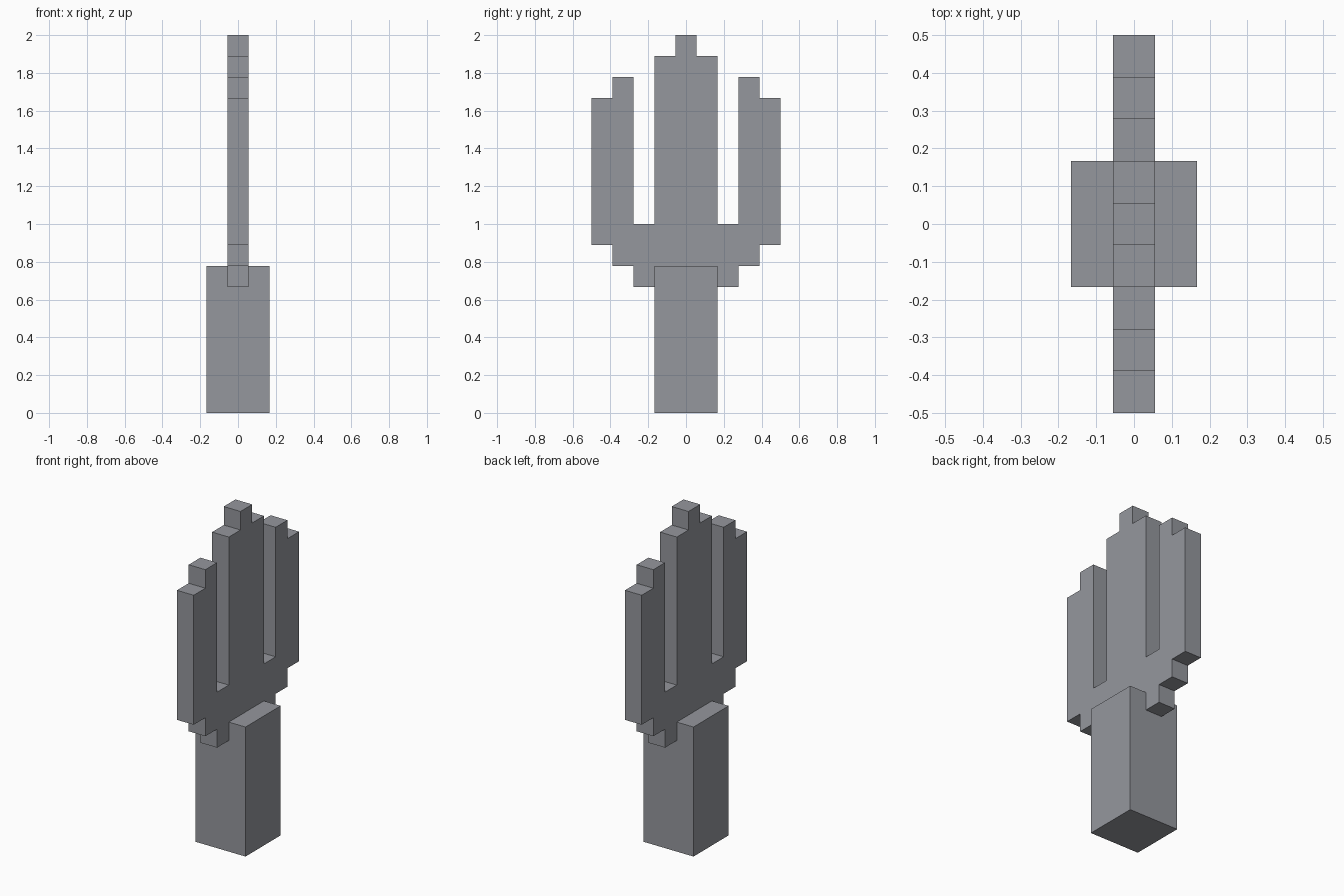
import bpy
import bmesh

U = 1 / 9  # block unit

if "Cube" in bpy.data.objects:
    bpy.data.objects.remove(bpy.data.objects["Cube"], do_unlink=True)

grey = bpy.data.materials.new("steel grey")
grey.use_nodes = True
colour = (0.30, 0.31, 0.34, 1)
grey.diffuse_color = colour
grey.node_tree.nodes["Principled BSDF"].inputs["Base Color"].default_value = colour


def extrude_x(name, outline, half_width):
    """Extrude a closed (y, z) outline in block units along x."""
    bm = bmesh.new()
    face = bm.faces.new([bm.verts.new((-half_width * U, y * U, z * U)) for y, z in outline])
    result = bmesh.ops.extrude_face_region(bm, geom=[face])
    moved = [g for g in result["geom"] if isinstance(g, bmesh.types.BMVert)]
    bmesh.ops.translate(bm, verts=moved, vec=(2 * half_width * U, 0, 0))
    bmesh.ops.recalc_face_normals(bm, faces=bm.faces)
    mesh = bpy.data.meshes.new(name)
    bm.to_mesh(mesh)
    bm.free()
    mesh.materials.append(grey)
    obj = bpy.data.objects.new(name, mesh)
    bpy.context.collection.objects.link(obj)
    return obj


# Square handle
extrude_x("handle", [(-1.5, 0), (1.5, 0), (1.5, 7), (-1.5, 7)], 1.5)

# Stepped three-pronged head: half outline, then its mirror image
half = [(2.5, 6), (2.5, 7), (3.5, 7), (3.5, 8), (4.5, 8),          # stepped base
        (4.5, 15), (3.5, 15), (3.5, 16), (2.5, 16), (2.5, 9),      # outer prong
        (1.5, 9), (1.5, 17), (0.5, 17), (0.5, 18)]                 # centre prong
extrude_x("pronged_head", half + [(-y, z) for y, z in reversed(half)], 0.5)
